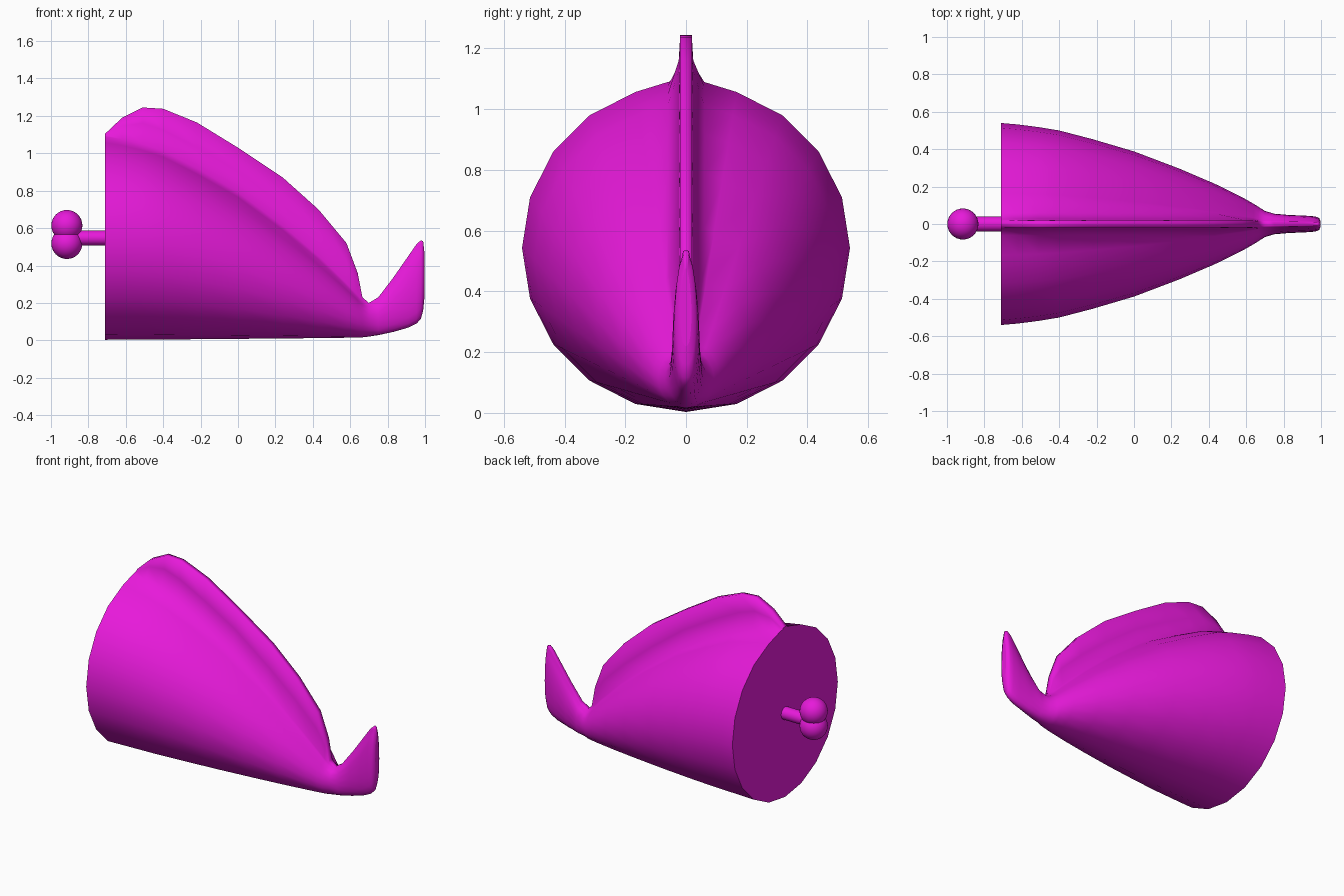
import bpy, bmesh, math

if "Cube" in bpy.data.objects:
    bpy.data.objects.remove(bpy.data.objects["Cube"])

mat = bpy.data.materials.new("magenta")
mat.diffuse_color = (0.80, 0.01, 0.70, 1)
mat.use_nodes = True
mat.node_tree.nodes["Principled BSDF"].inputs["Base Color"].default_value = mat.diffuse_color

# stations along the hull: x, half width, bottom z, round top z, fin top z
STATIONS = [
    (-0.71, .540, .003, 1.083, 1.105),
    (-0.62, .532, .004, 1.068, 1.190),
    (-0.51, .518, .005, 1.041, 1.245),
    (-0.40, .500, .005, 1.005, 1.238),
    (-0.22, .453, .006, .912, 1.165),
    (0.00, .388, .008, .784, 1.030),
    (0.24, .297, .010, .604, .870),
    (0.43, .216, .012, .444, .700),
    (0.58, .142, .014, .298, .520),
    (0.64, .108, .015, .235, .360),
    (0.665, .092, .016, .212, .230),
    (0.70, .070, .020, .196, .200),
    (0.75, .055, .028, .226, .230),
    (0.83, .048, .045, .331, .335),
    (0.91, .045, .068, .446, .450),
    (0.955, .042, .090, .510, .515),
    (0.978, .038, .115, .531, .535),
    (0.990, .032, .160, .526, .530),
    (0.996, .018, .220, .470, .475),
]


def section(x, w, zb, zt, fin):
    """Closed ring: a round hull with a thin fin growing out of its top."""
    egg = 1.25 if x > 0.72 else 1.0
    half = []
    for i in range(10):
        a = math.radians(18 * i)
        t = (1 - math.cos(a)) / 2
        half.append((w * math.sin(a), zb + (zt - zb) * t ** egg))
    h = fin - zt
    half.append((min(.06, .26 * w), zt + min(.008, .3 * h)))
    half.append((min(.024, .20 * w), zt + min(.12, .65 * h)))
    half.append((min(.019, .16 * w), fin))
    ring = half + [(-y, z) for y, z in reversed(half[1:])]
    return [(x, y, z) for y, z in ring]


# hull, fin and upturned tail as one loft
bm = bmesh.new()
rings = [[bm.verts.new(p) for p in section(*s)] for s in STATIONS]
n = len(rings[0])
for a, b in zip(rings, rings[1:]):
    for i in range(n):
        j = (i + 1) % n
        bm.faces.new((a[i], a[j], b[j], b[i]))
bm.faces.new(rings[0])
bm.faces.new(rings[-1])
bmesh.ops.recalc_face_normals(bm, faces=bm.faces[:])
for f in bm.faces:
    f.smooth = len(f.verts) == 4
mesh = bpy.data.meshes.new("hull")
bm.to_mesh(mesh)
bm.free()
hull = bpy.data.objects.new("hull_with_fin_and_tail", mesh)
bpy.context.collection.objects.link(hull)
mesh.materials.append(mat)


def finish(name):
    ob = bpy.context.object
    ob.name = name
    ob.data.materials.append(mat)
    bpy.ops.object.shade_smooth_by_angle()


# rear connecting rod
bpy.ops.mesh.primitive_cylinder_add(vertices=24, radius=.04, depth=.23,
                                    location=(-.805, 0, .547),
                                    rotation=(0, math.pi / 2, 0))
finish("rear_rod")

# pair of rear balls
for name, z in (("lower_ball", .518), ("upper_ball", .614)):
    bpy.ops.mesh.primitive_uv_sphere_add(segments=32, ring_count=16, radius=.083,
                                         location=(-.915, 0, z))
    finish(name)
